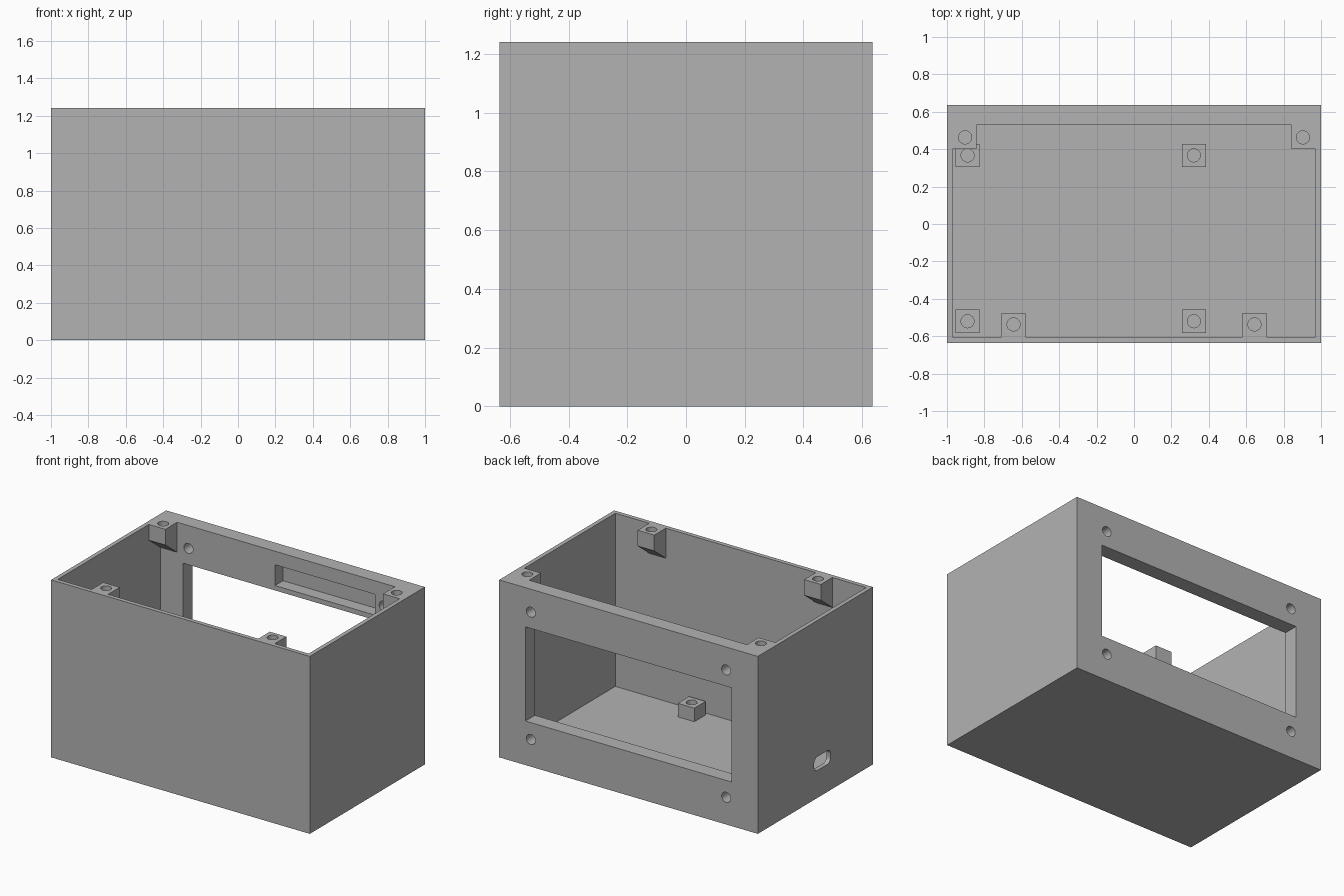
import bpy, bmesh
from math import cos, sin, pi
from mathutils import Vector

cube = bpy.data.objects.get("Cube")
if cube:
    bpy.data.objects.remove(cube, do_unlink=True)

GREY = (0.45, 0.45, 0.45, 1)
plastic = bpy.data.materials.new("grey plastic")
plastic.use_nodes = True
plastic.diffuse_color = GREY
plastic.node_tree.nodes["Principled BSDF"].inputs["Base Color"].default_value = GREY


def prism(name, points, sweep):
    """Sweep a flat outline into a solid."""
    bm = bmesh.new()
    face = bm.faces.new([bm.verts.new(p) for p in points])
    swept = bmesh.ops.extrude_face_region(bm, geom=[face], use_keep_orig=True)
    moved = [v for v in swept["geom"] if isinstance(v, bmesh.types.BMVert)]
    bmesh.ops.translate(bm, verts=moved, vec=sweep)
    bmesh.ops.recalc_face_normals(bm, faces=bm.faces)
    mesh = bpy.data.meshes.new(name)
    bm.to_mesh(mesh)
    bm.free()
    mesh.materials.append(plastic)
    obj = bpy.data.objects.new(name, mesh)
    bpy.context.collection.objects.link(obj)
    return obj


def box(name, x0, x1, y0, y1, z0, z1):
    outline = [(x0, y0, z0), (x1, y0, z0), (x1, y1, z0), (x0, y1, z0)]
    return prism(name, outline, (0, 0, z1 - z0))


def drill(center, sweep, radius=0.035, sides=32):
    """Round cutter starting at center, running along sweep."""
    axis = Vector(sweep).normalized()
    u = axis.orthogonal().normalized()
    v = axis.cross(u)
    ring = [2 * pi * i / sides for i in range(sides)]
    outline = [Vector(center) + radius * (cos(a) * u + sin(a) * v) for a in ring]
    return prism("drill", outline, sweep)


def cut(obj, cutters):
    """Subtract the cutters, then discard them."""
    bpy.ops.object.select_all(action="DESELECT")
    bpy.context.view_layer.objects.active = obj
    obj.select_set(True)
    for cutter in cutters:
        mod = obj.modifiers.new("cut", "BOOLEAN")
        mod.operation = "DIFFERENCE"
        mod.solver = "EXACT"
        mod.object = cutter
        bpy.ops.object.modifier_apply(modifier=mod.name)
        bpy.data.objects.remove(cutter, do_unlink=True)
    bpy.ops.object.shade_smooth_by_angle(angle=0.6)


W, D, H = 1.0, 0.635, 1.24           # half width, half depth, height
IN_X, IN_FRONT, IN_BACK = 0.97, -0.605, 0.53
FLOOR = 0.03

# Rounded port outline in the right-hand wall
port = []
for k, (sy, sz) in enumerate([(1, 1), (-1, 1), (-1, -1), (1, -1)]):
    for i in range(7):
        a = (k + i / 6) * pi / 2
        port.append((-1.05, -0.077 + sy * 0.055 + 0.035 * cos(a),
                     0.24 + sz * 0.013 + 0.035 * sin(a)))

# Case: open-topped box with back window, inner recess, port and screw holes
case = box("case", -W, W, -D, D, 0, H)
cut(case, [
    box("cavity", -IN_X, IN_X, IN_FRONT, IN_BACK, FLOOR, H + 0.1),
    box("window", -0.797, 0.797, 0.45, 0.75, 0.308, 0.966),
    box("recess", -0.085, 0.69, 0.45, 0.618, 1.0, 1.145),
    prism("port", port, (0.15, 0, 0)),
] + [drill((x, 0.45, z), (0, 0.3, 0)) for x in (-0.755, 0.755) for z in (0.19, 1.08)])


def lid_boss(name, x0, x1, wall, tip, hole):
    """Screw boss under the rim with a sloped underside."""
    profile = [(x0, wall, H), (x0, tip, H), (x0, tip, H - 0.11), (x0, wall, H - 0.21)]
    boss = prism(name, profile, (x1 - x0, 0, 0))
    cut(boss, [drill((*hole, H + 0.05), (0, 0, -0.15))])


# Lid bosses: two in the back corners, two along the front wall
for side, s in (("left", 1), ("right", -1)):
    x0, x1 = sorted((s * 0.842, s * IN_X))
    lid_boss("back_boss_" + side, x0, x1, IN_BACK, 0.40, (s * 0.903, 0.463))
    x0, x1 = sorted((s * 0.58, s * 0.708))
    lid_boss("front_boss_" + side, x0, x1, IN_FRONT, -0.477, (s * 0.644, -0.537))

# Board standoffs on the floor
for x, side in ((-0.89, "right"), (0.32, "left")):
    for y, end in ((-0.52, "front"), (0.367, "back")):
        post = box(f"standoff_{end}_{side}", x - 0.064, x + 0.064,
                   y - 0.062, y + 0.062, FLOOR, 0.125)
        cut(post, [drill((x, y, 0.2), (0, 0, -0.15))])
